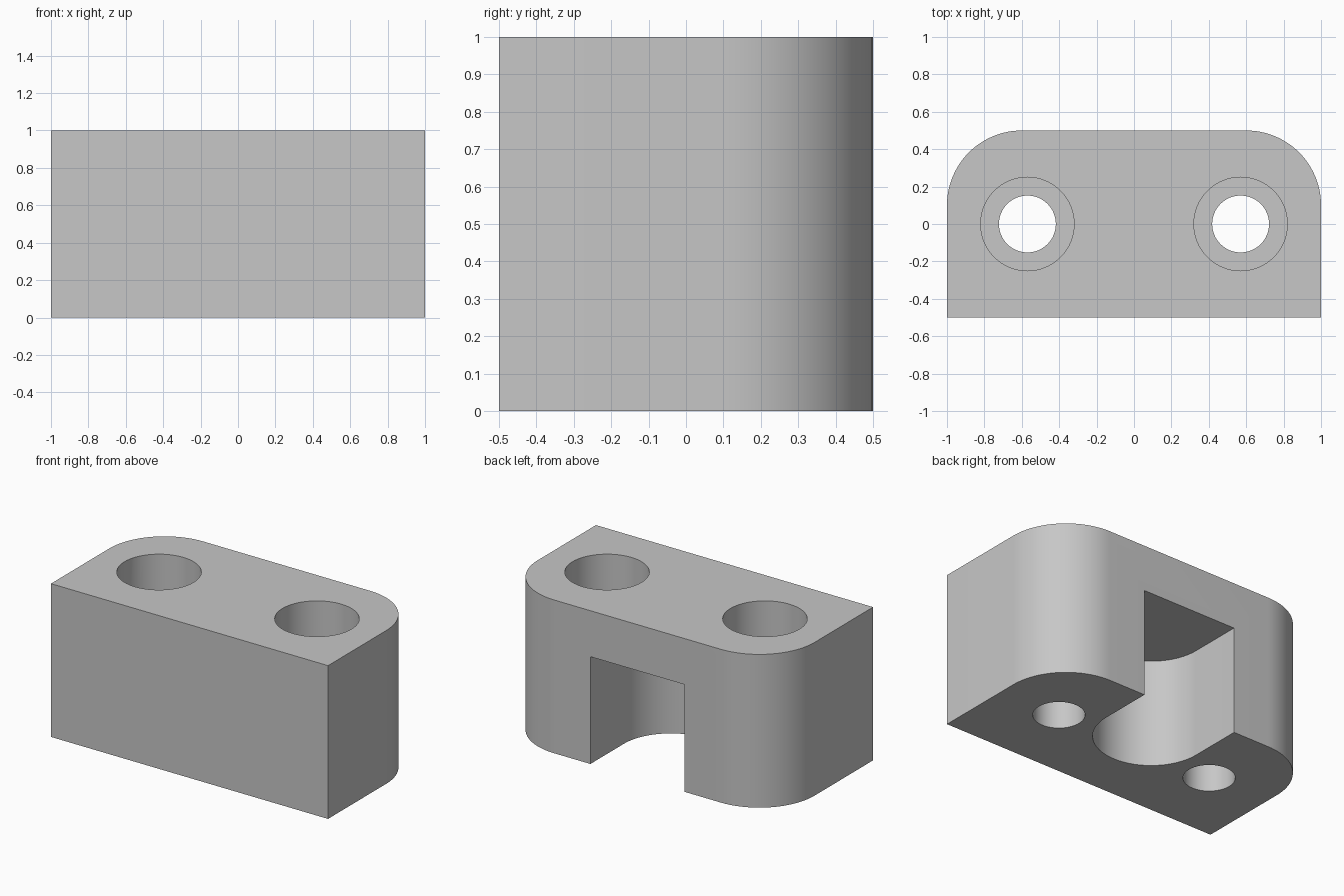
import bpy, bmesh, math

# Remove the default cube if present
cube = bpy.data.objects.get("Cube")
if cube:
    bpy.data.objects.remove(cube, do_unlink=True)

# Dimensions
HALF_X, HALF_Y, HEIGHT = 1.0, 0.5, 1.0
CORNER_R = 0.4
HOLE_X, HOLE_R, BORE_R, BORE_DEPTH = 0.57, 0.152, 0.25, 0.29
SLOT_R, SLOT_Y, SLOT_TOP = 0.34, 0.155, 0.70
OVER = 0.2  # how far cutters reach outside the block


def arc(cx, cy, r, start, end, steps):
    """Points along an arc, angles in degrees."""
    angles = [math.radians(start + (end - start) * i / steps) for i in range(steps + 1)]
    return [(cx + r * math.cos(a), cy + r * math.sin(a)) for a in angles]


def extrude_profile(name, points, z0, z1):
    """Solid prism from a counter-clockwise outline."""
    bm = bmesh.new()
    base = bm.faces.new([bm.verts.new((x, y, z0)) for x, y in points])
    top = bmesh.ops.extrude_face_region(bm, geom=[base])["geom"]
    verts = [v for v in top if isinstance(v, bmesh.types.BMVert)]
    bmesh.ops.translate(bm, verts=verts, vec=(0, 0, z1 - z0))
    bmesh.ops.recalc_face_normals(bm, faces=bm.faces)
    mesh = bpy.data.meshes.new(name)
    bm.to_mesh(mesh)
    bm.free()
    obj = bpy.data.objects.new(name, mesh)
    bpy.context.collection.objects.link(obj)
    return obj


# Block with two rounded back corners
cx, cy = HALF_X - CORNER_R, HALF_Y - CORNER_R
outline = [(-HALF_X, -HALF_Y), (HALF_X, -HALF_Y)]
outline += arc(cx, cy, CORNER_R, 0, 90, 24)
outline += arc(-cx, cy, CORNER_R, 90, 180, 24)
block = extrude_profile("mounting_block", outline, 0, HEIGHT)

# Round-ended slot open to the back and the underside
slot = arc(0, SLOT_Y, SLOT_R, 180, 360, 48)
slot += [(SLOT_R, HALF_Y + OVER), (-SLOT_R, HALF_Y + OVER)]
cutters = [extrude_profile("slot_cutter", slot, -OVER, SLOT_TOP)]

# Counterbored bolt holes
for side, x in (("left", HOLE_X), ("right", -HOLE_X)):
    hole = arc(x, 0, HOLE_R, 0, 360, 64)[:-1]
    bore = arc(x, 0, BORE_R, 0, 360, 64)[:-1]
    cutters.append(extrude_profile(side + "_hole_cutter", hole, -OVER, HEIGHT + OVER))
    cutters.append(extrude_profile(side + "_bore_cutter", bore, HEIGHT - BORE_DEPTH, HEIGHT + OVER))

# Cut the block, then discard the cutters
bpy.ops.object.select_all(action='DESELECT')
bpy.context.view_layer.objects.active = block
block.select_set(True)
for cutter in cutters:
    cutter.hide_render = True
    mod = block.modifiers.new(cutter.name, 'BOOLEAN')
    mod.operation = 'DIFFERENCE'
    mod.solver = 'EXACT'
    mod.object = cutter
    bpy.ops.object.modifier_apply(modifier=mod.name)
    bpy.data.objects.remove(cutter, do_unlink=True)

# Plain grey finish
grey = bpy.data.materials.new("light_grey")
grey.use_nodes = True
colour = (0.57, 0.57, 0.57, 1.0)
grey.diffuse_color = colour
grey.node_tree.nodes["Principled BSDF"].inputs["Base Color"].default_value = colour
block.data.materials.clear()
block.data.materials.append(grey)
for poly in block.data.polygons:
    poly.material_index = 0

bpy.ops.object.shade_smooth_by_angle(angle=math.radians(30))
